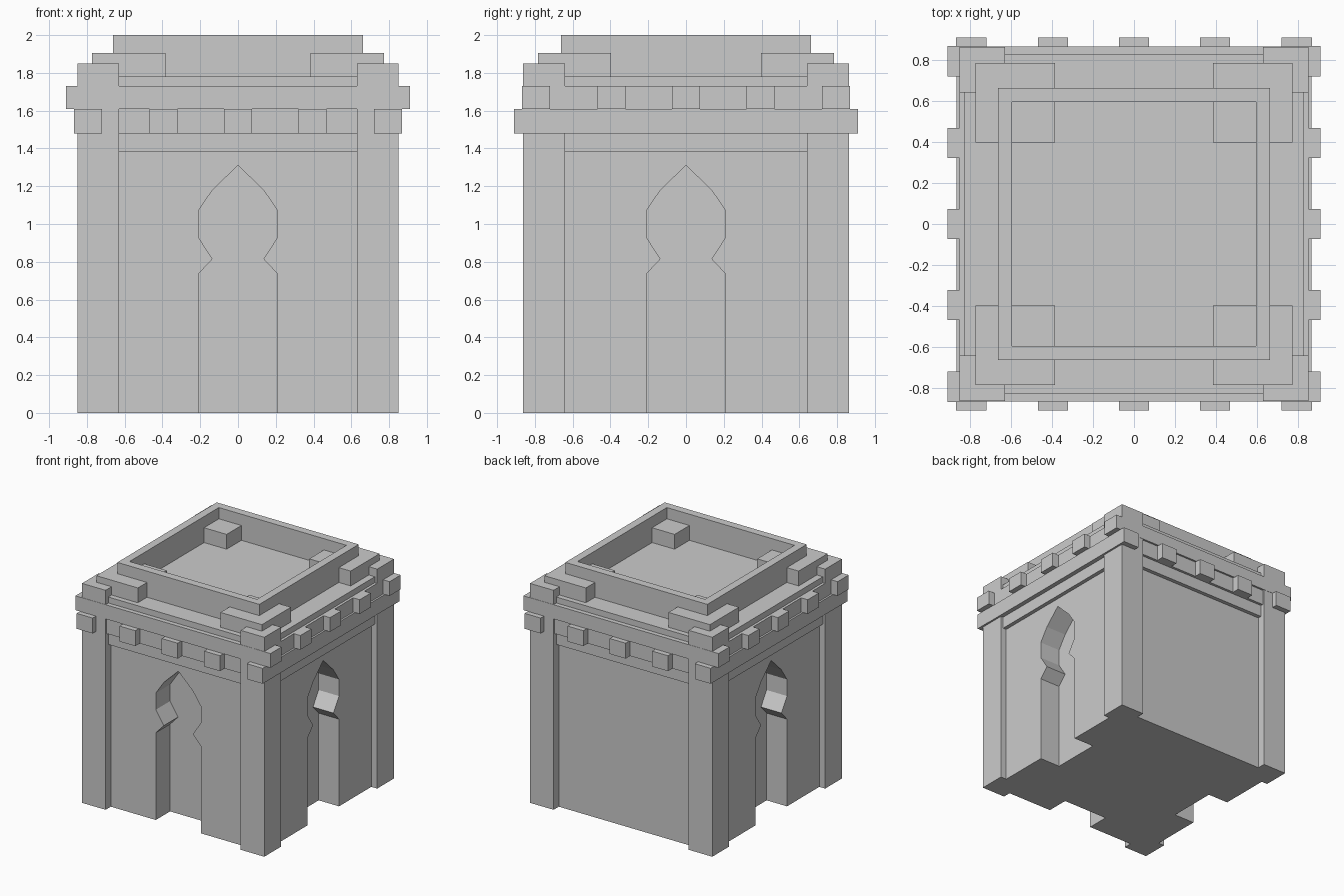
import bpy, bmesh
from math import pi
from mathutils import Matrix

if "Cube" in bpy.data.objects:
    bpy.data.objects.remove(bpy.data.objects["Cube"])


def box(name, x0, x1, y0, y1, z0, z1):
    bm = bmesh.new()
    bmesh.ops.create_cube(bm, size=1)
    for v in bm.verts:
        v.co = (x1 if v.co.x > 0 else x0, y1 if v.co.y > 0 else y0, z1 if v.co.z > 0 else z0)
    return finish(name, bm)


def finish(name, bm):
    bmesh.ops.recalc_face_normals(bm, faces=bm.faces)
    me = bpy.data.meshes.new(name)
    bm.to_mesh(me)
    bm.free()
    ob = bpy.data.objects.new(name, me)
    bpy.context.collection.objects.link(ob)
    return ob


def slab(name, hx, hy, z0, z1):
    return box(name, -hx, hx, -hy, hy, z0, z1)


def corners(name, xa, xb, ya, yb, z0, z1):
    for sx in (-1, 1):
        for sy in (-1, 1):
            x0, x1 = sorted((sx * xa, sx * xb))
            y0, y1 = sorted((sy * ya, sy * yb))
            box(name, x0, x1, y0, y1, z0, z1)


# Recessed wall core with an arched niche in each side
core = slab("wall_core", 0.795, 0.795, 0, 1.40)
half = [(0.21, -0.1), (0.21, 0.735), (0.135, 0.815), (0.21, 0.93), (0.21, 1.07), (0.135, 1.18)]
profile = half + [(0, 1.31)] + [(-x, z) for x, z in reversed(half)]
for i in range(4):
    bm = bmesh.new()
    face = bm.faces.new([bm.verts.new((x, -1.0, z)) for x, z in profile])
    ext = bmesh.ops.extrude_face_region(bm, geom=[face])
    for v in ext["geom"]:
        if isinstance(v, bmesh.types.BMVert):
            v.co.y = -0.605
    bm.transform(Matrix.Rotation(i * pi / 2, 4, 'Z'))
    cutter = finish("niche_cutter", bm)
    cutter.hide_render = True
    cutter.hide_set(True)
    mod = core.modifiers.new("niche", 'BOOLEAN')
    mod.operation = 'DIFFERENCE'
    mod.solver = 'EXACT'
    mod.object = cutter

# Corner pillars and upper wall tier
corners("corner_pillar", 0.63, 0.85, 0.64, 0.864, 0, 1.85)
slab("upper_tier", 0.828, 0.828, 1.38, 1.78)

# Bands: lower one on the sides, upper one on front and back
slab("side_band", 0.866, 0.85, 1.48, 1.61)
slab("front_back_band", 0.85, 0.866, 1.61, 1.73)

# Projecting beam ends
for c in (-0.793, -0.395, 0, 0.395, 0.793):
    for s in (-1, 1):
        a, b = sorted((s * 0.78, s * 0.91))
        box("front_back_beam_end", c - 0.074, c + 0.074, a, b, 1.48, 1.61)
        box("side_beam_end", a, b, c - 0.074, c + 0.074, 1.61, 1.73)

# Roof corner blocks
corners("roof_block", 0.385, 0.772, 0.398, 0.784, 1.77, 1.905)

# Roof parapet ring
for s in (-1, 1):
    a, b = sorted((s * 0.595, s * 0.662))
    box("parapet_front_back", -0.662, 0.662, a, b, 1.77, 2.0)
    box("parapet_side", a, b, -0.595, 0.595, 1.77, 2.0)
